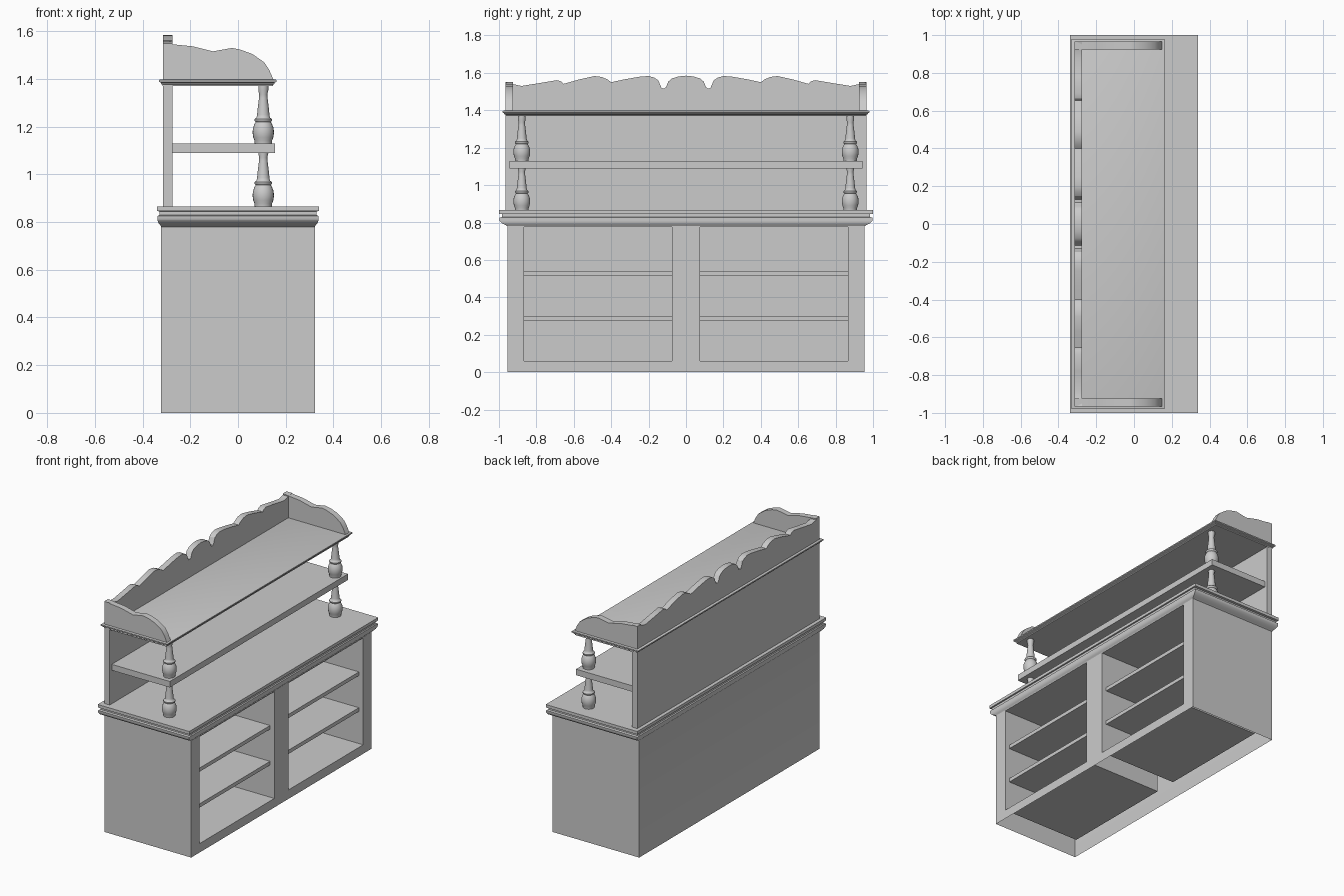
import bpy, bmesh, math

if "Cube" in bpy.data.objects:
    bpy.data.objects.remove(bpy.data.objects["Cube"])


def finish(name, bm, angle=30):
    me = bpy.data.meshes.new(name)
    bm.to_mesh(me)
    bm.free()
    ob = bpy.data.objects.new(name, me)
    bpy.context.collection.objects.link(ob)
    bpy.ops.object.select_all(action='DESELECT')
    ob.select_set(True)
    bpy.context.view_layer.objects.active = ob
    bpy.ops.object.shade_smooth_by_angle(angle=math.radians(angle))
    return ob


def face(bm, pts):
    bm.faces.new([bm.verts.new(p) for p in pts])


def box(name, x0, x1, y0, y1, z0, z1):
    return loft(name, [(x0, x1, y0, y1, z0), (x0, x1, y0, y1, z1)])


def loft(name, rings, bottom=True, top=True, skip=(), angle=30):
    """Stack of rectangles (x0, x1, y0, y1, z) joined into a moulding."""
    bm = bmesh.new()
    rows = [[bm.verts.new(p) for p in ((a, c, z), (b, c, z), (b, d, z), (a, d, z))]
            for a, b, c, d, z in rings]
    for k in range(len(rows) - 1):
        for i in range(4):
            if (k, i) not in skip:
                j = (i + 1) % 4
                bm.faces.new((rows[k][i], rows[k][j], rows[k + 1][j], rows[k + 1][i]))
    if bottom:
        bm.faces.new(rows[0][::-1])
    if top:
        bm.faces.new(rows[-1])
    return finish(name, bm, angle)


def board(name, outline, to3d, depth):
    """Flat outline extruded to a thick board."""
    bm = bmesh.new()
    f = bm.faces.new([bm.verts.new(to3d(u, v)) for u, v in outline])
    ext = bmesh.ops.extrude_face_region(bm, geom=[f])
    verts = [e for e in ext['geom'] if isinstance(e, bmesh.types.BMVert)]
    bmesh.ops.translate(bm, verts=verts, vec=depth)
    bmesh.ops.recalc_face_normals(bm, faces=bm.faces)
    return finish(name, bm)


# Cabinet shell, open underneath, with cornice and counter slab on top
HX, HY, FRONT = 0.322, 0.955, 0.322
profile = [(HX, HY, 0), (HX, HY, 0.78), (0.326, 0.965, 0.787), (0.333, 0.982, 0.795),
           (0.337, 0.995, 0.807), (0.337, 0.998, 0.812), (0.337, 0.998, 0.826),
           (0.33, 0.983, 0.829), (0.33, 0.983, 0.845), (0.339, 1.0, 0.846), (0.339, 1.0, 0.866)]
loft("cabinet_shell", [(-a, a, -b, b, z) for a, b, z in profile],
     bottom=False, skip={(0, 1)}, angle=45)

# Face frame with the two recessed compartments
ys = [-HY, -0.865, -0.075, 0.075, 0.865, HY]
zs = [0, 0.06, 0.775, 0.78]
BACK = -0.255
bm = bmesh.new()
for i in range(5):
    for k in range(3):
        loop = [(ys[i], zs[k]), (ys[i + 1], zs[k]), (ys[i + 1], zs[k + 1]), (ys[i], zs[k + 1])]
        if k == 1 and i in (1, 3):
            for n in range(4):
                p, q = loop[n], loop[(n + 1) % 4]
                face(bm, [(FRONT, *p), (FRONT, *q), (BACK, *q), (BACK, *p)])
            face(bm, [(BACK, *p) for p in loop])
        else:
            face(bm, [(FRONT, *p) for p in loop])
bmesh.ops.remove_doubles(bm, verts=bm.verts, dist=1e-5)
finish("face_frame", bm)

# Shelves inside the compartments
for side, (y0, y1) in (("left", (-0.865, -0.075)), ("right", (0.075, 0.865))):
    for n, z in enumerate((0.275, 0.515)):
        box(f"cabinet_shelf_{side}_{n + 1}", BACK, 0.29, y0, y1, z, z + 0.025)

# Upper back panel and middle shelf
box("back_panel", -0.315, -0.275, -0.965, 0.965, 0.866, 1.375)
box("middle_shelf", -0.275, 0.155, -0.943, 0.943, 1.09, 1.13)

# Moulded top shelf
steps = [(0.0, 1.37), (0.0, 1.376), (0.006, 1.38), (0.006, 1.384), (0.014, 1.388), (0.014, 1.396), (0.008, 1.398)]
loft("top_shelf", [(-0.317 - o, 0.147 + o, -0.966 - o, 0.966 + o, z) for o, z in steps])

# Wavy gallery back, mirrored about the middle
half = [(0.04, 1.581), (0.075, 1.57), (0.095, 1.553), (0.106, 1.525), (0.115, 1.517),
        (0.13, 1.518), (0.138, 1.535), (0.148, 1.56), (0.17, 1.575), (0.2, 1.583), (0.245, 1.58),
        (0.33, 1.565), (0.4, 1.55), (0.42, 1.565), (0.45, 1.578), (0.49, 1.583),
        (0.57, 1.565), (0.655, 1.541), (0.665, 1.553), (0.69, 1.561), (0.78, 1.546), (0.88, 1.53),
        (0.925, 1.54), (0.965, 1.549)]
crest = [(-y, z) for y, z in half[::-1]] + [(0, 1.585)] + half
board("gallery_back", [(-0.965, 1.395)] + crest + [(0.965, 1.395)],
      lambda u, v: (-0.315, u, v), (0.04, 0, 0))

# Gallery ends
curve = [(-0.315, 1.55), (-0.27, 1.545), (-0.19, 1.537), (-0.105, 1.516), (-0.025, 1.53),
         (0.01, 1.523), (0.06, 1.505), (0.11, 1.47), (0.13, 1.44), (0.15, 1.395)]
for side, y in (("left", -0.965), ("right", 0.925)):
    board(f"gallery_end_{side}", [(-0.315, 1.395)] + curve,
          lambda u, v, y=y: (u, y, v), (0, 0.04, 0))

# Turned columns: radius and height above the column foot
turning = [(0.0, 0), (0.036, 0), (0.037, 0.012), (0.042, 0.025), (0.045, 0.045), (0.043, 0.065),
           (0.036, 0.083), (0.031, 0.09), (0.037, 0.095), (0.037, 0.102), (0.028, 0.108),
           (0.026, 0.12), (0.023, 0.15), (0.018, 0.19), (0.017, 0.205), (0.021, 0.222), (0.021, 0.242)]
N = 20
for side, y in (("left", -0.878), ("right", 0.878)):
    for level, z0, limit in (("lower", 0.866, 0.235), ("upper", 1.13, 0.242)):
        bm = bmesh.new()
        rows = [[bm.verts.new((0.106 + r * math.cos(2 * math.pi * i / N),
                               y + r * math.sin(2 * math.pi * i / N), z0 + min(h, limit)))
                 for i in range(N)] for r, h in turning[1:]]
        for a, b in zip(rows, rows[1:]):
            for i in range(N):
                j = (i + 1) % N
                bm.faces.new((a[i], a[j], b[j], b[i]))
        finish(f"column_{level}_{side}", bm, 50)
